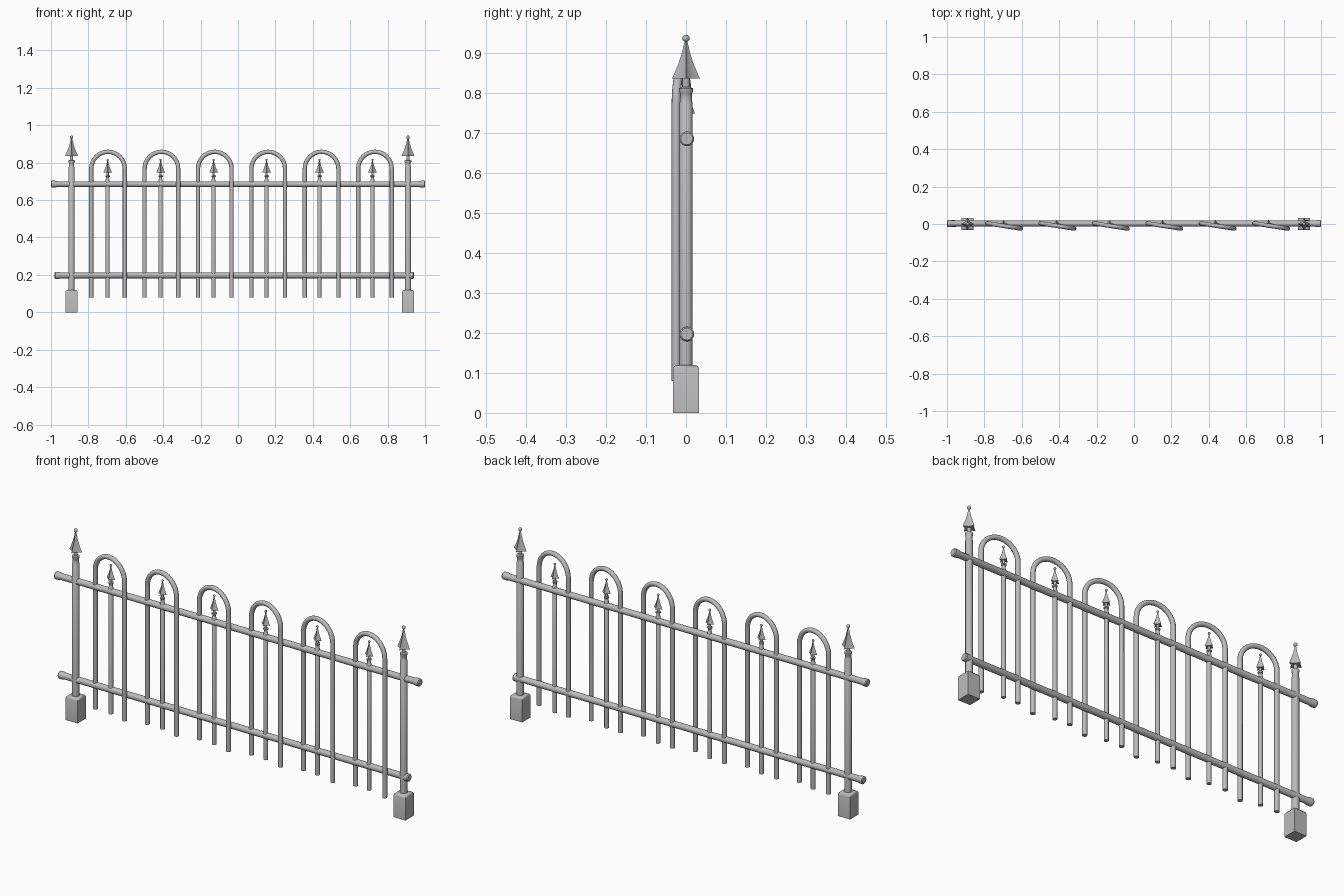
import bpy, bmesh, math
from mathutils import Matrix

cube = bpy.data.objects.get("Cube")
if cube:
    bpy.data.objects.remove(cube, do_unlink=True)

steel = bpy.data.materials.new("galvanised_grey")
steel.use_nodes = True
GREY = (0.5, 0.5, 0.5, 1)
steel.diffuse_color = GREY
steel.node_tree.nodes["Principled BSDF"].inputs["Base Color"].default_value = GREY


def finish(name, bm, angle=40):
    bmesh.ops.recalc_face_normals(bm, faces=bm.faces)
    mesh = bpy.data.meshes.new(name)
    bm.to_mesh(mesh)
    bm.free()
    mesh.materials.append(steel)
    ob = bpy.data.objects.new(name, mesh)
    bpy.context.collection.objects.link(ob)
    bpy.ops.object.select_all(action='DESELECT')
    ob.select_set(True)
    bpy.context.view_layer.objects.active = ob
    bpy.ops.object.shade_smooth_by_angle(angle=math.radians(angle))
    return ob


def loft(bm, rings):
    """Bridge equal rings of points and cap both ends."""
    loops = [[bm.verts.new(p) for p in ring] for ring in rings]
    n = len(loops[0])
    for a, b in zip(loops, loops[1:]):
        for i in range(n):
            j = (i + 1) % n
            bm.faces.new((a[i], a[j], b[j], b[i]))
    bm.faces.new(loops[0])
    bm.faces.new(loops[-1])


def lathe(bm, profile, x, y, sides=16, notch=1.0):
    """Stack rings of (radius, height); notch pulls in every second point."""
    rings = []
    for r, z in profile:
        ring = []
        for i in range(sides):
            a = math.tau * i / sides
            k = r * (notch if i % 2 else 1)
            ring.append((x + k * math.cos(a), y + k * math.sin(a), z))
        rings.append(ring)
    loft(bm, rings)


def finial(name, x, y, z, s):
    """Four-finned concave spearhead with a ball on its tip."""
    bm = bmesh.new()
    shape = [(.035, 0), (.027, .018), (.018, .040), (.010, .065), (.004, .092)]
    lathe(bm, [(r * s, z + h * s) for r, h in shape], x, y, 8, 0.5)
    ball = Matrix.Translation((x, y, z + .101 * s))
    bmesh.ops.create_uvsphere(bm, u_segments=12, v_segments=8, radius=.009 * s, matrix=ball)
    finish(name, bm, 35)


# End posts: concrete-style foot, round post with collar, spearhead
for side, x in (("right", -0.89), ("left", 0.909)):
    bm = bmesh.new()
    bmesh.ops.create_cube(bm, size=1, matrix=Matrix.Translation((x, 0, .06))
                          @ Matrix.Diagonal((.066, .066, .12, 1)))
    top = [e for e in bm.edges if all(v.co.z > .1 for v in e.verts)]
    bmesh.ops.bevel(bm, geom=top, offset=.011, segments=2, affect='EDGES', profile=.5)
    finish(side + "_post_foot", bm, 60)

    bm = bmesh.new()
    lathe(bm, [(.0165, .10), (.0165, .775), (.0145, .778), (.0145, .798),
               (.0175, .803), (.0175, .811), (.009, .814), (.009, .842)], x, 0)
    finish(side + "_post", bm)
    finial(side + "_post_finial", x, 0, .835, 1)

# Horizontal rails with slightly wider end caps
for name, x0, x1, z in (("upper_rail", -1, 1, .685), ("lower_rail", -.98, .94, .197)):
    bm = bmesh.new()
    cap = .035
    lathe(bm, [(.015, x0), (.0185, x0 + .004), (.0185, x0 + cap * .6), (.0155, x0 + cap),
               (.0155, x1 - cap), (.0185, x1 - cap * .6), (.0185, x1 - .004), (.015, x1)], 0, 0)
    turn = Matrix.Translation((0, .002, z)) @ Matrix.Rotation(math.pi / 2, 4, 'Y')
    bmesh.ops.transform(bm, matrix=turn, verts=bm.verts)
    finish(name, bm)

# Hooped bars and the short spear bar inside each hoop
HALF, SPRING, FOOT, TUBE = .091, .767, .08, .0115
for i in range(6):
    # Path distance along the hoop, height, and tangent angle
    path = [(HALF, FOOT, 0)]
    for k in range(17):
        a = math.pi * k / 16
        path.append((HALF * math.cos(a), SPRING + HALF * math.sin(a), a))
    path.append((-HALF, FOOT, math.pi))
    rings = []
    for u, z, a in path:
        ring = []
        for k in range(12):
            t = math.tau * k / 12
            out = TUBE * math.cos(t)
            ring.append((u + out * math.cos(a), TUBE * math.sin(t), z + out * math.sin(a)))
        rings.append(ring)
    bm = bmesh.new()
    loft(bm, rings)
    # Each hoop is turned so that its left leg stands in front of the rails
    place = Matrix.Translation((-.695 + .2855 * i, -.0105, 0)) @ Matrix.Rotation(-.155, 4, 'Z')
    bmesh.ops.transform(bm, matrix=place, verts=bm.verts)
    finish(f"hoop_{i + 1}", bm)

    x = -.697 + .2832 * i
    bm = bmesh.new()
    lathe(bm, [(.0105, FOOT), (.0105, .708), (.0085, .711), (.0085, .722),
               (.012, .725), (.012, .731), (.006, .733), (.006, .753)], x, 0, 12)
    finish(f"spear_bar_{i + 1}", bm)
    finial(f"spear_finial_{i + 1}", x, 0, .748, .66)
